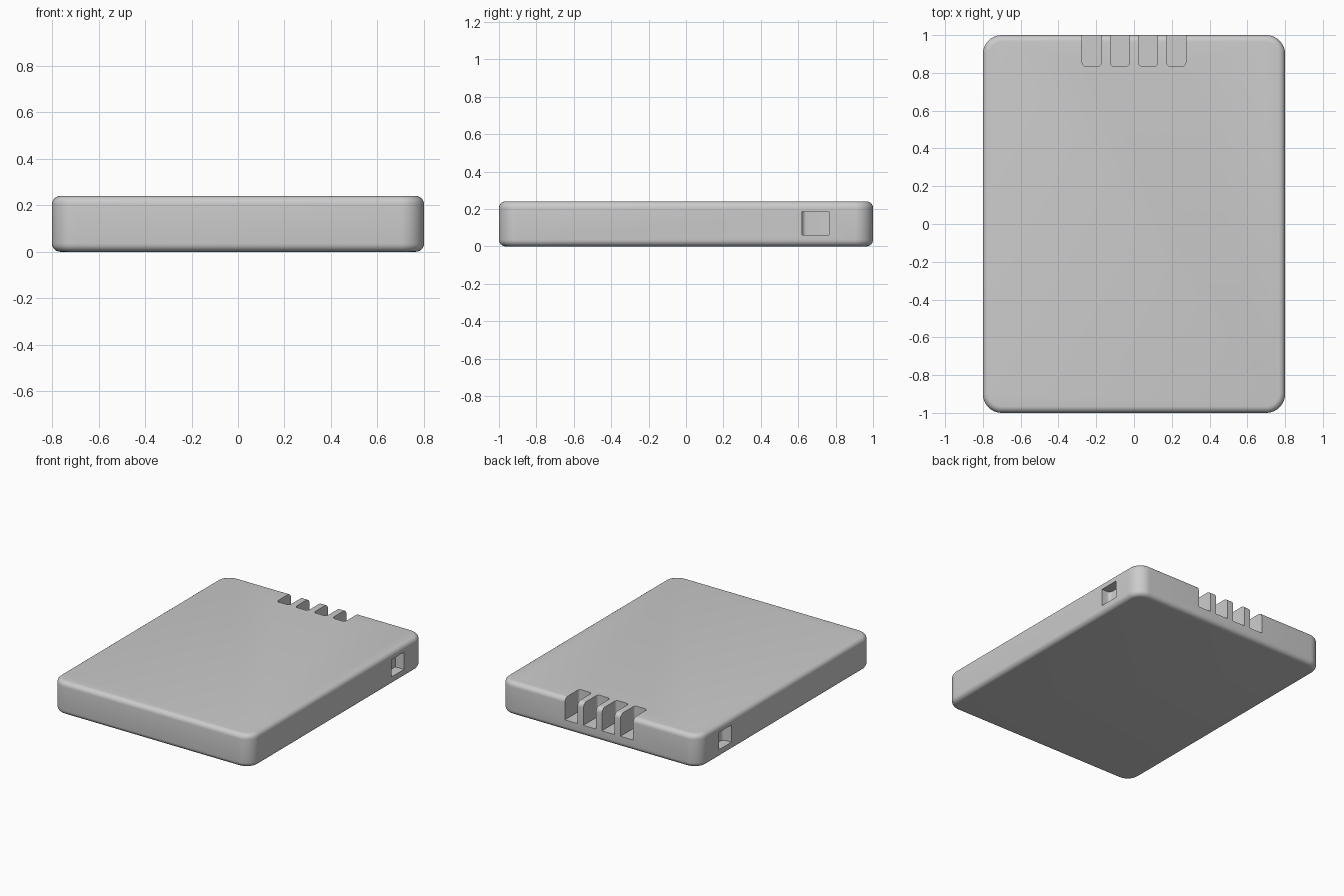
import bpy, bmesh
from mathutils import Vector

if "Cube" in bpy.data.objects:
    bpy.data.objects.remove(bpy.data.objects["Cube"])


def rounded_box(name, lo, hi, pick, radius, segs, rim=0.0):
    """Box with chosen vertical edges rounded, optionally with filleted rims."""
    lo, hi = Vector(lo), Vector(hi)
    bm = bmesh.new()
    bmesh.ops.create_cube(bm, size=1)
    for v in bm.verts:
        v.co = (lo + hi) / 2 + v.co * (hi - lo)
    vertical = [e for e in bm.edges
                if abs(e.verts[0].co.z - e.verts[1].co.z) > 1e-4 and pick(e.verts[0].co)]
    bmesh.ops.bevel(bm, geom=vertical, offset=radius, segments=segs,
                    profile=0.5, affect='EDGES')
    if rim:
        edges = [e for e in bm.edges
                 if abs(e.verts[0].co.z - e.verts[1].co.z) < 1e-4]
        bmesh.ops.bevel(bm, geom=edges, offset=rim, segments=6,
                        profile=0.5, affect='EDGES')
    bmesh.ops.recalc_face_normals(bm, faces=bm.faces)
    mesh = bpy.data.meshes.new(name)
    bm.to_mesh(mesh)
    bm.free()
    obj = bpy.data.objects.new(name, mesh)
    bpy.context.collection.objects.link(obj)
    return obj


# Pack body with rounded corners and softened rims
body = rounded_box("battery_body", (-0.8, -1, 0), (0.8, 1, 0.24),
                   lambda c: True, 0.1, 10, 0.035)

# Four contact slots, open at the top and back
cutters = []
for i in range(4):
    x = -0.2235 + i * 0.149
    cutters.append(rounded_box(f"contact_slot_cutter_{i + 1}",
                               (x - 0.051, 0.835, 0.08), (x + 0.051, 1.1, 0.34),
                               lambda c: c.y < 1, 0.02, 5))

# Latch notch on each side
for side, label in ((1, "right"), (-1, "left")):
    xs = sorted((side * 0.73, side * 0.9))
    cutters.append(rounded_box(f"{label}_latch_cutter",
                               (xs[0], 0.62, 0.06), (xs[1], 0.765, 0.185),
                               lambda c: abs(c.x) < 0.8 and c.y < 0.7, 0.025, 5))

bpy.context.view_layer.objects.active = body
body.select_set(True)
for c in cutters:
    mod = body.modifiers.new(c.name, 'BOOLEAN')
    mod.operation = 'DIFFERENCE'
    mod.solver = 'EXACT'
    mod.object = c
    bpy.ops.object.modifier_apply(modifier=mod.name)
for c in cutters:
    bpy.data.objects.remove(c)

bpy.ops.object.shade_smooth_by_angle()
